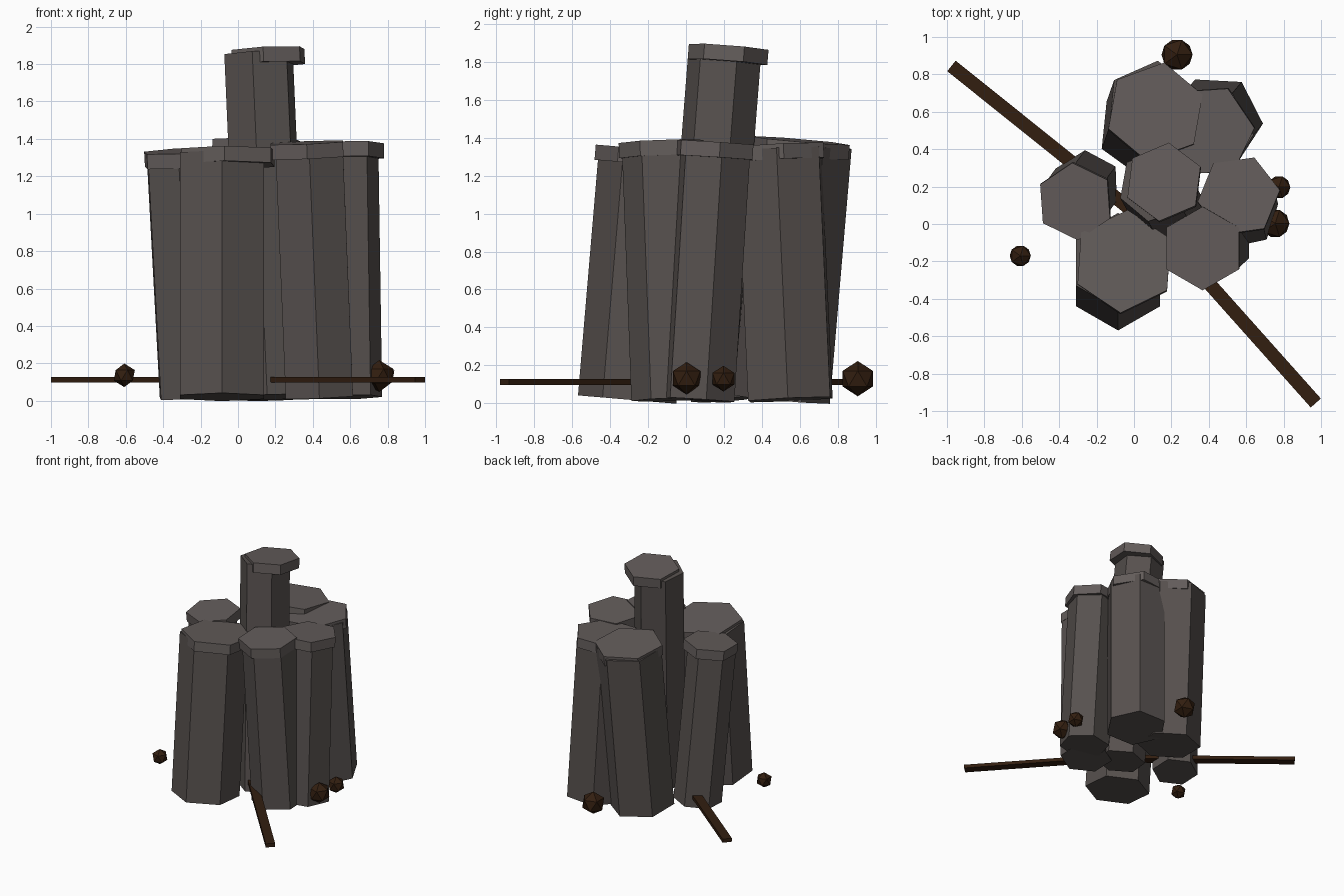
import bpy, bmesh, math
from mathutils import Vector, Matrix

if "Cube" in bpy.data.objects:
    bpy.data.objects.remove(bpy.data.objects["Cube"])


def material(name, rgb):
    m = bpy.data.materials.new(name)
    m.diffuse_color = (*rgb, 1)
    m.use_nodes = True
    m.node_tree.nodes["Principled BSDF"].inputs["Base Color"].default_value = m.diffuse_color
    return m


STONE = material("dark_stone", (0.095, 0.082, 0.077))
CAP = material("cap_stone", (0.125, 0.108, 0.104))
BROWN = material("burnt_brown", (0.032, 0.013, 0.005))


def add(name, bm, mat, matrix):
    bmesh.ops.recalc_face_normals(bm, faces=bm.faces)
    me = bpy.data.meshes.new(name)
    bm.to_mesh(me)
    bm.free()
    me.materials.append(mat)
    ob = bpy.data.objects.new(name, me)
    ob.matrix_world = matrix
    bpy.context.collection.objects.link(ob)
    return ob


def hex_prism(name, base, axis, radius, height, angle, mat):
    """Six-sided prism rising from base along a leaning axis."""
    bm = bmesh.new()
    rings = []
    for z in (0, height):
        rings.append([bm.verts.new((radius * math.cos(math.radians(angle + 60 * i)),
                                    radius * math.sin(math.radians(angle + 60 * i)), z))
                      for i in range(6)])
    lo, hi = rings
    bm.faces.new(lo[::-1])
    bm.faces.new(hi)
    for i in range(6):
        j = (i + 1) % 6
        bm.faces.new((lo[i], lo[j], hi[j], hi[i]))
    rot = Vector((0, 0, 1)).rotation_difference(axis).to_matrix().to_4x4()
    add(name, bm, mat, Matrix.Translation(base) @ rot)


# name, base xy, top xy, radius, angle, cap xy, cap radius, cap angle, cap top z
COLUMNS = [
    ("tall_middle", (0.19, 0.06), (0.11, 0.205), 0.195, 20, (0.16, 0.225), 0.212, 23, 1.878),
    ("front", (-0.085, -0.31), (-0.085, -0.20), 0.26, 30, (-0.053, -0.20), 0.277, 26, 1.34),
    ("left", (-0.255, 0.21), (-0.325, 0.115), 0.185, 32, (-0.315, 0.12), 0.208, 34, 1.335),
    ("back", (0.06, 0.505), (0.10, 0.62), 0.255, 24, (0.115, 0.60), 0.268, 20, 1.385),
    ("back_right", (0.44, 0.55), (0.39, 0.49), 0.25, -3, (0.39, 0.495), 0.255, 4, 1.36),
    ("right", (0.575, 0.065), (0.555, 0.15), 0.20, 12, (0.56, 0.15), 0.222, 8, 1.375),
    ("front_right", (0.435, -0.08), (0.38, -0.13), 0.208, 30, (0.367, -0.131), 0.224, 30, 1.38),
]
CAP_H = 0.08
for name, b, t, r, a, c, cr, ca, z in COLUMNS:
    base, top = Vector((*b, 0.02)), Vector((*t, z - 0.022))
    axis = (top - base).normalized()
    hex_prism(name + "_column", base, axis, r, (top - base).length, a, STONE)
    cap_base = Vector((*c, z)) - axis * CAP_H
    hex_prism(name + "_cap", cap_base, axis, cr, CAP_H, ca, CAP)


# Thin ground strips running outwards from the middle
def strip(name, inner, outer):
    p, q = Vector((*inner, 0.112)), Vector((*outer, 0.112))
    d = q - p
    bm = bmesh.new()
    bmesh.ops.create_cube(bm, size=1)
    bmesh.ops.scale(bm, vec=(d.length, 0.072, 0.03), verts=bm.verts)
    add(name, bm, BROWN, Matrix.Translation((p + q) / 2)
        @ Matrix.Rotation(math.atan2(d.y, d.x), 4, 'Z'))


strip("back_left_strip", (0.0, 0.063), (-0.976, 0.845))
strip("front_right_strip", (0.10, 0.02), (0.972, -0.957))

# Small loose rocks
ROCKS = [(0.23, 0.905, 0.13, 0.093), (0.775, 0.197, 0.13, 0.068),
         (0.755, 0.003, 0.132, 0.085), (-0.608, -0.17, 0.136, 0.063)]
for i, (x, y, z, r) in enumerate(ROCKS):
    bm = bmesh.new()
    bmesh.ops.create_icosphere(bm, subdivisions=1, radius=r)
    add(f"loose_rock_{i + 1}", bm, BROWN, Matrix.Translation((x, y, z)))
